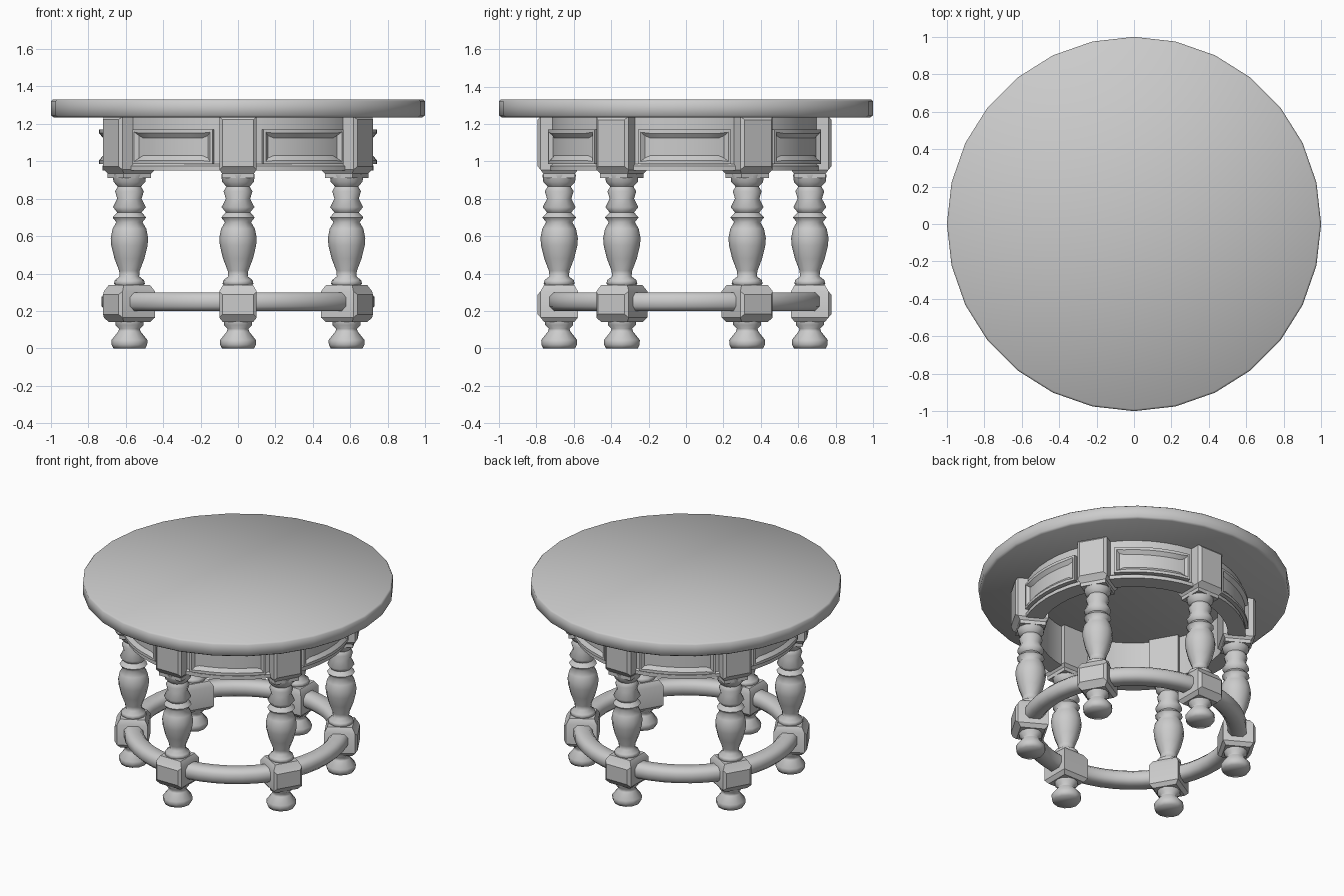
import bpy, bmesh
from math import radians, cos, sin, pi
from mathutils import Matrix

cube = bpy.data.objects.get("Cube")
if cube:
    bpy.data.objects.remove(cube, do_unlink=True)

grey = bpy.data.materials.new("plain grey")
grey.use_nodes = True
colour = (0.6, 0.6, 0.6, 1)
grey.diffuse_color = colour
grey.node_tree.nodes["Principled BSDF"].inputs["Base Color"].default_value = colour

LEG_R = 0.67
BASE_Y = -0.008


def finish(name, bm, angle=50, y=BASE_Y):
    bmesh.ops.recalc_face_normals(bm, faces=bm.faces)
    mesh = bpy.data.meshes.new(name)
    bm.to_mesh(mesh)
    bm.free()
    ob = bpy.data.objects.new(name, mesh)
    ob.location.y = y
    bpy.context.collection.objects.link(ob)
    mesh.materials.append(grey)
    bpy.ops.object.select_all(action='DESELECT')
    ob.select_set(True)
    bpy.context.view_layer.objects.active = ob
    if angle >= 180:
        bpy.ops.object.shade_smooth()
    else:
        bpy.ops.object.shade_smooth_by_angle(angle=radians(angle))
    return ob


def ring(bm, profile, segs):
    """Revolve a closed (radius, z) section all the way round."""
    loops = [[bm.verts.new((r * cos(a), r * sin(a), z)) for r, z in profile]
             for a in (2 * pi * i / segs for i in range(segs))]
    n = len(profile)
    for i in range(segs):
        a, b = loops[i], loops[(i + 1) % segs]
        for j in range(n):
            k = (j + 1) % n
            bm.faces.new((a[j], b[j], b[k], a[k]))


def turning(bm, profile, segs, centre):
    """Lathe a capped solid about a vertical axis at the given centre."""
    loops = [[bm.verts.new((centre[0] + r * cos(2 * pi * i / segs),
                            centre[1] + r * sin(2 * pi * i / segs), z))
              for i in range(segs)] for r, z in profile]
    for a, b in zip(loops, loops[1:]):
        for i in range(segs):
            k = (i + 1) % segs
            bm.faces.new((a[i], a[k], b[k], b[i]))
    for loop, z in ((loops[0], profile[0][1]), (loops[-1], profile[-1][1])):
        mid = bm.verts.new((*centre, z))
        for i in range(segs):
            bm.faces.new((loop[i], loop[(i + 1) % segs], mid))


def post(bm, angle, levels):
    """Square post from (half width, z) levels, turned to face outward."""
    turn = Matrix.Rotation(angle, 4, 'Z') @ Matrix.Translation((LEG_R, 0, 0))
    loops = []
    for h, z in levels:
        corners = ((h, h), (-h, h), (-h, -h), (h, -h))
        loops.append([bm.verts.new(turn @ Matrix.Translation((x, y, z)).translation)
                      for x, y in corners])
    sides = []
    for a, b in zip(loops, loops[1:]):
        for i in range(4):
            k = (i + 1) % 4
            sides.append(bm.faces.new((a[i], a[k], b[k], b[i])))
    bm.faces.new(loops[0])
    bm.faces.new(loops[-1])
    bm.normal_update()
    # raised plate on the outward face of the tallest section
    outward = Matrix.Rotation(angle, 3, 'Z').col[0]
    face = max((f for f in sides if abs(f.normal.dot(outward)) > 0.99
                and (f.calc_center_median().xy.dot(outward.xy) > LEG_R)),
               key=lambda f: f.calc_area())
    bmesh.ops.inset_individual(bm, faces=[face], thickness=0.025)
    bmesh.ops.translate(bm, verts=face.verts, vec=outward * 0.015)


# round top
bm = bmesh.new()
turning(bm, [(0.985, 1.235), (1, 1.245), (1, 1.32), (0.99, 1.33)], 28, (0, 0))
finish("table_top", bm, 180, 0)

# apron ring with a lip along its lower edge
bm = bmesh.new()
ring(bm, [(0.61, 0.95), (0.725, 0.95), (0.725, 0.975), (0.712, 0.985),
          (0.712, 1.24), (0.61, 1.24)], 48)
finish("apron", bm)

# rounded stretcher ring
bm = bmesh.new()
ring(bm, [(0.61, 0.225), (0.635, 0.2), (0.705, 0.2), (0.73, 0.225),
          (0.73, 0.275), (0.705, 0.3), (0.635, 0.3), (0.61, 0.275)], 48)
finish("stretcher", bm, 60)

LEG = [(0.065, 0.33), (0.083, 0.345), (0.078, 0.365), (0.052, 0.385), (0.055, 0.415),
       (0.08, 0.48), (0.097, 0.55), (0.1, 0.59), (0.09, 0.64), (0.07, 0.675),
       (0.09, 0.7), (0.065, 0.727), (0.088, 0.755), (0.065, 0.8), (0.077, 0.84),
       (0.062, 0.865), (0.085, 0.89), (0.09, 0.93)]
FOOT = [(0.085, 0), (0.095, 0.02), (0.096, 0.045), (0.06, 0.09), (0.055, 0.105),
        (0.075, 0.125), (0.075, 0.15)]

for i in range(6):
    # legs stand at every sixth of a turn, one of them at the front
    angle = radians(30 + 60 * i)
    centre = (LEG_R * cos(angle), LEG_R * sin(angle))
    bm = bmesh.new()
    turning(bm, LEG, 12, centre)
    turning(bm, FOOT, 12, centre)
    finish(f"leg_{i + 1}", bm, 70)

    bm = bmesh.new()
    post(bm, angle, [(0.085, 0.91), (0.085, 0.935), (0.1, 0.955), (0.1, 1.24)])
    finish(f"upper_block_{i + 1}", bm, 35)

    bm = bmesh.new()
    post(bm, angle, [(0.08, 0.14), (0.1, 0.165), (0.1, 0.305), (0.08, 0.34)])
    finish(f"lower_block_{i + 1}", bm, 35)

    # curved framed panel in the bay beside each leg
    bm = bmesh.new()
    steps = 8
    rows = []
    for s in range(steps + 1):
        a = angle + radians(30 - 19.5 + 39 * s / steps)
        rows.append([bm.verts.new((r * cos(a), r * sin(a), z)) for r, z in
                     ((0.7, 0.985), (0.742, 0.985), (0.742, 1.17), (0.7, 1.17))])
    front = []
    for a, b in zip(rows, rows[1:]):
        for j in range(4):
            k = (j + 1) % 4
            f = bm.faces.new((a[j], b[j], b[k], a[k]))
            if j == 1:
                front.append(f)
    bm.faces.new(rows[0])
    bm.faces.new(rows[-1])
    bmesh.ops.recalc_face_normals(bm, faces=bm.faces)
    bmesh.ops.inset_region(bm, faces=front, thickness=0.02)
    bmesh.ops.inset_region(bm, faces=front, thickness=0.025, depth=-0.02)
    finish(f"apron_panel_{i + 1}", bm, 25)
